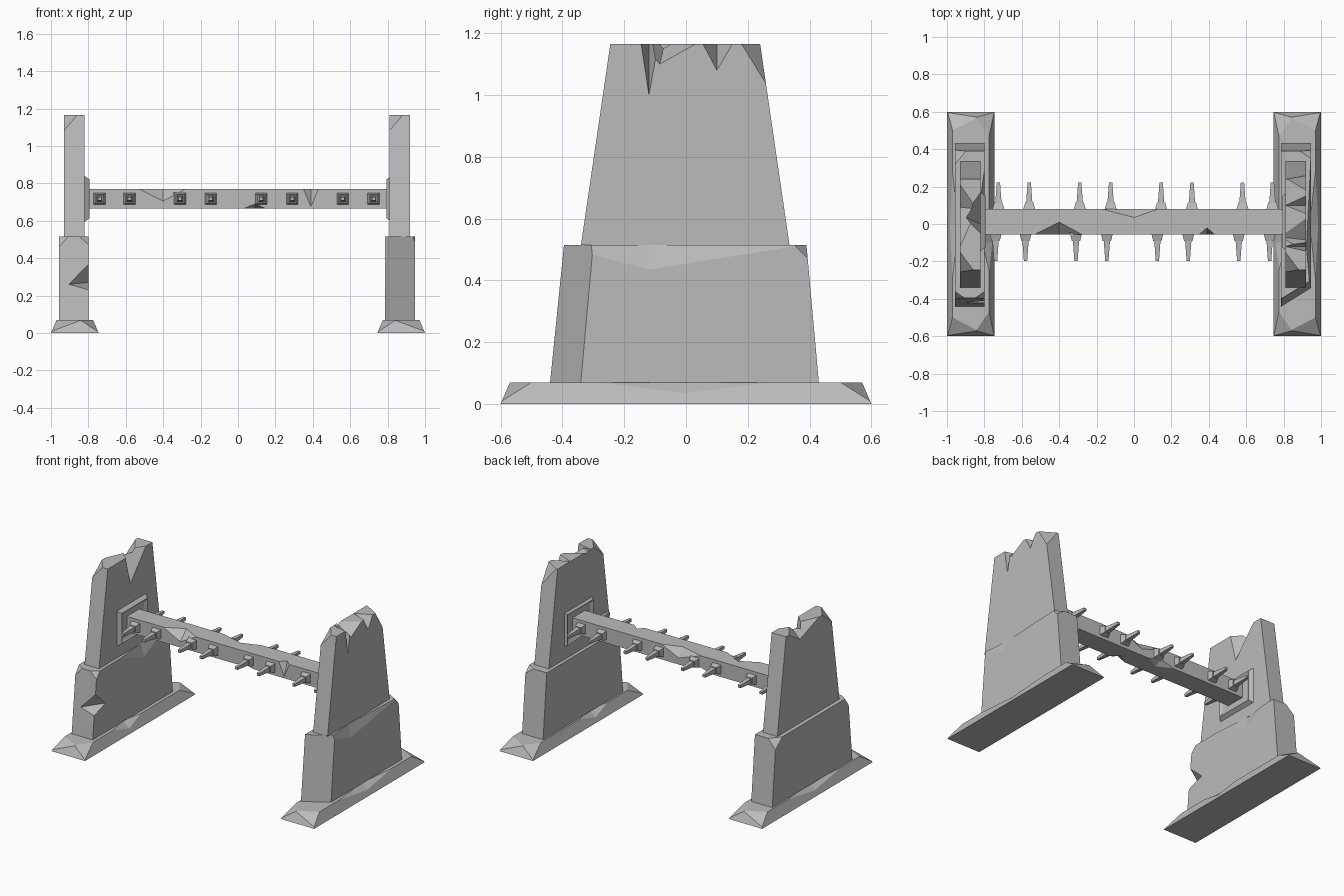
import bpy, bmesh
from mathutils import Vector

if "Cube" in bpy.data.objects:
    bpy.data.objects.remove(bpy.data.objects["Cube"], do_unlink=True)

stone = bpy.data.materials.new("grey stone")
stone.use_nodes = True
grey = (0.5, 0.5, 0.5, 1)
stone.diffuse_color = grey
stone.node_tree.nodes["Principled BSDF"].inputs["Base Color"].default_value = grey


def finish(name, bm):
    bmesh.ops.recalc_face_normals(bm, faces=bm.faces)
    mesh = bpy.data.meshes.new(name)
    bm.to_mesh(mesh)
    bm.free()
    mesh.materials.append(stone)
    obj = bpy.data.objects.new(name, mesh)
    bpy.context.collection.objects.link(obj)
    return obj


def hull(bm, points):
    verts = [bm.verts.new(p) for p in points]
    bmesh.ops.convex_hull(bm, input=verts)
    bmesh.ops.dissolve_limit(bm, angle_limit=0.01, verts=bm.verts, edges=bm.edges)


def frustum(name, low, high, corners=()):
    """Tapered block between two (x0, x1, y0, y1, z) rectangles; corners lists planes sliced away."""
    bm = bmesh.new()
    hull(bm, [(x, y, r[4]) for r in (low, high) for x in r[:2] for y in r[2:4]])
    middle = Vector([(low[i] + low[i + 1] + high[i] + high[i + 1]) / 4 for i in (0, 2)]
                    + [(low[4] + high[4]) / 2])
    for tri in corners:
        a, b, c = map(Vector, tri)
        n = (b - a).cross(c - a).normalized()
        if n.dot(middle - a) > 0:
            n = -n
        geom = bm.verts[:] + bm.edges[:] + bm.faces[:]
        bmesh.ops.bisect_plane(bm, geom=geom, plane_co=a, plane_no=n, clear_outer=True)
        bmesh.ops.holes_fill(bm, edges=bm.edges)
    return finish(name, bm)


def chip(obj, a, b, c, d):
    """Break a wedge off the edge a-b, its valley running from c to d on the two faces beside it."""
    a, b, c, d = map(Vector, (a, b, c, d))
    m = (c + d) / 2
    wide = 1.3
    bm = bmesh.new()
    hull(bm, [m + (p - m) * wide for p in (a, b, c, d)])
    cutter = finish("cutter", bm)
    cutter.hide_render = True
    mod = obj.modifiers.new("chip", "BOOLEAN")
    mod.operation, mod.solver, mod.object = "DIFFERENCE", "EXACT", cutter
    bpy.context.view_layer.update()
    graph = bpy.context.evaluated_depsgraph_get()
    mesh = bpy.data.meshes.new_from_object(obj.evaluated_get(graph))
    obj.modifiers.clear()
    obj.data = mesh
    bpy.data.objects.remove(cutter, do_unlink=True)


TOP, SHELF, FOOT = 1.165, 0.515, 0.07


def pillar(side, s):
    """Foot, lower block and upper slab; s is the sign of x."""
    o, i = s, s * 0.745                       # outer and inner foot edges
    ot, it = s * 0.97, s * 0.775
    corners = []
    for e in (-1, 1):
        corners.append([(ot, e * 0.5, FOOT), (s * 0.99, e * 0.598, 0.01), (it + s * 0.06, e * 0.57, FOOT)])
        corners.append([(it, e * 0.47, FOOT), (s * 0.755, e * 0.598, 0.01), (it + s * 0.07, e * 0.57, FOOT)])
    foot = frustum(side + "_foot", (min(o, i), max(o, i), -0.6, 0.6, 0),
                   (min(ot, it), max(ot, it), -0.57, 0.57, FOOT), corners)
    chip(foot, (ot, -0.29, FOOT), (ot, 0.28, FOOT), (s * 0.985, 0, 0.035), (s * 0.94, 0, FOOT))
    chip(foot, (it, -0.25, FOOT), (it, 0.05, FOOT), (s * 0.758, -0.1, 0.03), (s * 0.81, -0.1, FOOT))

    c = 0.867 if s > 0 else -0.878            # lower block
    x0, x1 = c - 0.08, c + 0.08
    if s > 0:
        cuts = [[(x0, -0.4, SHELF), (x0, -0.44, FOOT), (x0 + 0.015, -0.41, 0.3)],
                [(x1, 0.35, SHELF), (x1, 0.395, 0.47), (x1 - 0.06, 0.39, SHELF)]]
    else:
        cuts = [[(x0, -0.36, SHELF), (x0, -0.4, 0.46), (x0 + 0.05, -0.395, SHELF)],
                [(x1, -0.36, SHELF), (x1, -0.4, 0.47), (x1 - 0.05, -0.395, SHELF)],
                [(x0, 0.32, SHELF), (x0, 0.4, 0.45), (x0 + 0.06, 0.39, SHELF)]]
    block = frustum(side + "_lower_block", (x0, x1, -0.44, 0.43, FOOT),
                    (x0, x1, -0.395, 0.39, SHELF), cuts)
    if s > 0:
        chip(block, (x1, -0.42, SHELF), (x1, 0.38, SHELF), (x1, -0.12, 0.435), (x1 - 0.025, -0.12, SHELF))
    else:
        chip(block, (x1, -0.425, 0.23), (x1, -0.41, 0.37), (x1 - 0.105, -0.42, 0.26), (x1, -0.3, 0.27))
        chip(block, (x1, -0.15, SHELF), (x1, 0.3, SHELF), (x1, 0.12, 0.43), (x1 - 0.025, 0.12, SHELF))

    c = 0.865 if s > 0 else -0.875            # upper slab with a broken crown
    x0, x1 = c - 0.055, c + 0.055
    cuts = [[(x0, -0.26, 1.08), (x0 + 0.07, -0.245, TOP), (x0, -0.15, TOP)]]
    if s > 0:
        cuts.append([(x1, 0.18, TOP), (x1, 0.26, 1.035), (x0 + 0.01, 0.24, TOP)])
    slab = frustum(side + "_upper_slab", (x0, x1, -0.34, 0.335, SHELF),
                   (x0, x1, -0.245, 0.24, TOP), cuts)
    if s > 0:
        chip(slab, (x1, -0.14, TOP), (x1, 0.03, TOP), (x1, -0.085, 1.1), (x0 - 0.03, -0.07, TOP))
        chip(slab, (x1, -0.145, TOP), (x1, -0.09, TOP), (x1, -0.12, 1), (x0, -0.12, TOP))
        chip(slab, (x1, 0.055, TOP), (x1, 0.15, TOP), (x1, 0.1, 1.08), (x0, 0.1, TOP))
    else:
        chip(slab, (x1, -0.05, TOP), (x1, 0.17, TOP), (x1, 0, 0.97), (x0 + 0.02, 0.04, TOP))
        chip(slab, (x0, -0.12, TOP), (x0, 0.21, TOP), (x0, 0.09, 1.09), (x1 - 0.02, 0.08, TOP))


def tapered_y(bm, x, z, y0, y1, r0, r1):
    hull(bm, [(x + r * p, y, z + r * q) for y, r in ((y0, r0), (y1, r1)) for p in (-1, 1) for q in (-1, 1)])


BEAM_Y, BEAM_Z = 0.0125, 0.717
for side, s in (("left", 1), ("right", -1)):
    pillar(side, s)
    # socket frame round the beam end
    bm = bmesh.new()
    hull(bm, [(s * x, BEAM_Y + p * (0.14 + g), BEAM_Z + q * (0.105 + g))
              for x, g in ((0.825, 0.02), (0.795, 0)) for p in (-1, 1) for q in (-1, 1)])
    bm.normal_update()
    face = min(bm.faces, key=lambda f: abs(f.calc_center_median().x))
    bmesh.ops.inset_individual(bm, faces=[face], thickness=0.03)
    bmesh.ops.translate(bm, verts=face.verts, vec=(s * 0.012, 0, 0))
    finish(side + "_socket", bm)

# cross beam with broken edges
F, B, T, U = -0.055, 0.08, 0.77, 0.665
beam = frustum("cross_beam", (-0.83, 0.83, F, B, U), (-0.83, 0.83, F, B, T))
for x0, x1, xm, y, z, depth_y, depth_z in (
        (-0.53, -0.28, -0.4, F, T, 0.065, -0.065), (0.35, 0.43, 0.39, F, T, 0.035, -0.095),
        (0.03, 0.15, 0.09, F, U, 0.05, 0.025), (-0.17, 0.13, 0, B, T, -0.045, -0.06),
        (-0.25, -0.05, -0.15, B, U, -0.05, 0.03)):
    chip(beam, (x0, y, z), (x1, y, z), (xm, y, z + depth_z), (xm, y + depth_y, z))

# spikes on both faces of the beam
for n, x in enumerate((-0.74, -0.58, -0.31, -0.145, 0.125, 0.29, 0.56, 0.725)):
    for name, face_y, d, px in (("front", F, -1, x), ("back", B, 1, -x)):
        for part, a, b, r0, r1 in (("collar", -0.01, 0.035, 0.034, 0.022), ("spike", 0.03, 0.142, 0.017, 0.009)):
            bm = bmesh.new()
            tapered_y(bm, px, BEAM_Z, face_y + d * a, face_y + d * b, r0, r1)
            finish(f"{name}_{part}_{n + 1}", bm)
